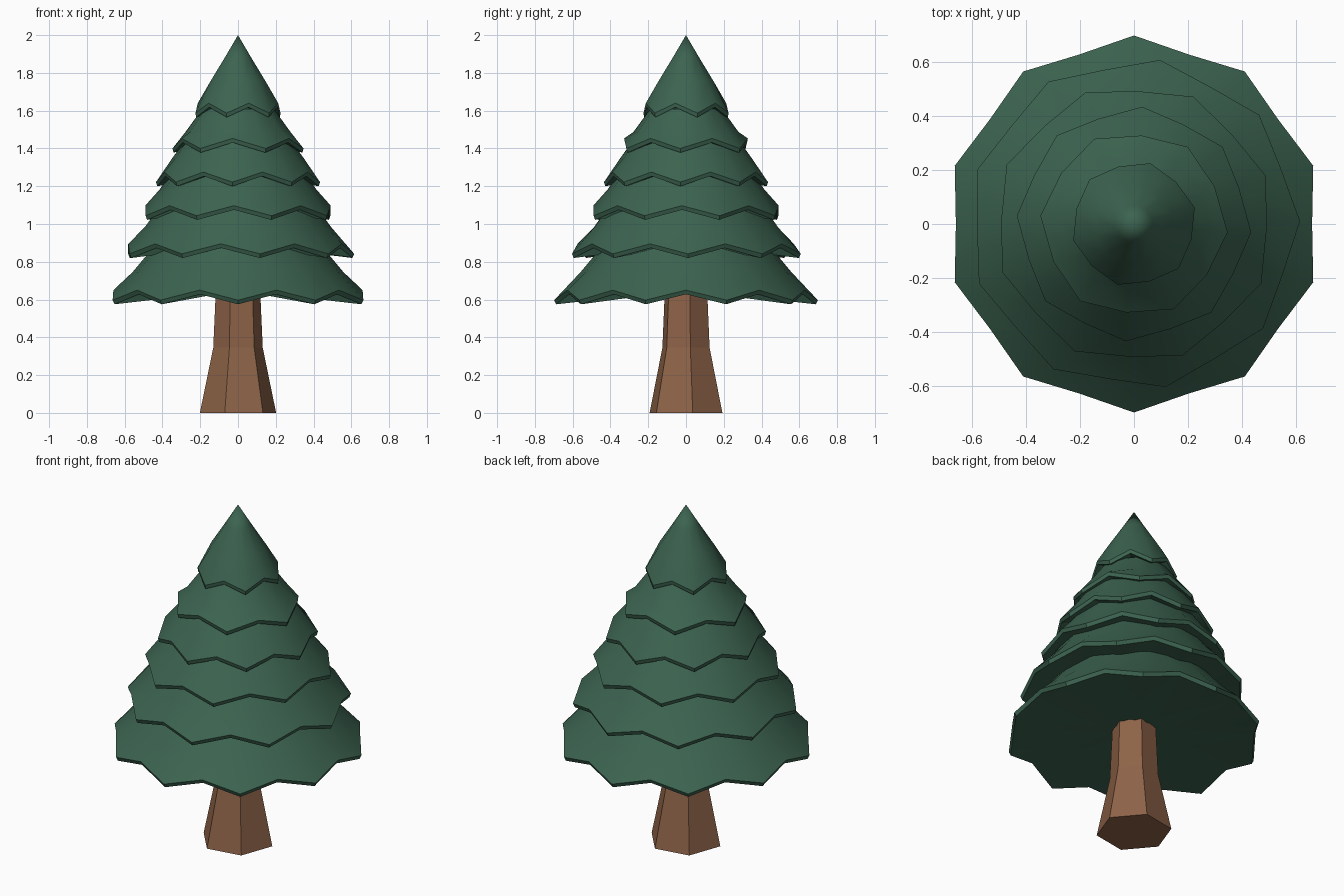
import bpy, bmesh, math

if "Cube" in bpy.data.objects:
    bpy.data.objects.remove(bpy.data.objects["Cube"])


def material(name, rgb):
    m = bpy.data.materials.new(name)
    m.diffuse_color = (*rgb, 1.0)
    m.use_nodes = True
    m.node_tree.nodes["Principled BSDF"].inputs["Base Color"].default_value = m.diffuse_color
    return m


GREEN = material("pine_green", (0.045, 0.125, 0.080))
BROWN = material("bark_brown", (0.270, 0.125, 0.065))


def lathe(name, rings, bottom_z, top_z, mat):
    """Skin a stack of equal-count rings; each ring is a list of (angle, radius, z)."""
    bm = bmesh.new()
    loops = [[bm.verts.new((r * math.sin(a), -r * math.cos(a), z)) for a, r, z in ring]
             for ring in rings]
    n = len(loops[0])
    low = bm.verts.new((0, 0, bottom_z))
    high = bm.verts.new((0, 0, top_z))
    for i in range(n):
        j = (i + 1) % n
        for a, b in zip(loops, loops[1:]):
            bm.faces.new((a[i], a[j], b[j], b[i]))
        bm.faces.new((low, loops[0][j], loops[0][i]))
        bm.faces.new((high, loops[-1][i], loops[-1][j]))
    bmesh.ops.recalc_face_normals(bm, faces=bm.faces)
    mesh = bpy.data.meshes.new(name)
    bm.to_mesh(mesh)
    bm.free()
    mesh.materials.append(mat)
    ob = bpy.data.objects.new(name, mesh)
    bpy.context.collection.objects.link(ob)
    return ob


def ring(count, offset, radius, z, notch_scale=1.0, notch_rise=0.0):
    """Ring of tips alternating with smaller, raised notches."""
    out = []
    for i in range(count * 2):
        a = math.radians(offset) + math.pi * i / count
        odd = i % 2
        out.append((a, radius * (notch_scale if odd else 1), z + notch_rise * odd))
    return out


def branch_tier(name, count, offset, r, z, mid, top, peak):
    """One skirt of foliage: zigzag lip, flared side, tucked-in top."""
    rings = [
        ring(count, offset, r * 0.985, z, 0.945, 0.053),
        ring(count, offset, r, z + 0.022, 0.945, 0.053),
        ring(count, offset, r * mid[0], z + mid[1]),
        ring(count, offset, r * top[0], z + top[1]),
    ]
    ob = lathe(name, rings, z + 0.075, peak, GREEN)
    bpy.ops.object.select_all(action='DESELECT')
    ob.select_set(True)
    bpy.context.view_layer.objects.active = ob
    bpy.ops.object.shade_smooth_by_angle(angle=math.radians(35))


# Foliage tiers, bottom to top: tips, twist, radius, tip height, profile, peak
tiers = [
    (10, 0, 0.698, 0.575, (0.80, 0.17), (0.55, 0.38), 0.97),
    (9, 11, 0.615, 0.820, (0.80, 0.165), (0.55, 0.38), 1.21),
    (8, 20, 0.520, 1.022, (0.80, 0.16), (0.55, 0.34), 1.37),
    (8, -4, 0.435, 1.200, (0.80, 0.15), (0.55, 0.30), 1.51),
    (6, 25, 0.348, 1.378, (0.80, 0.11), (0.55, 0.23), 1.62),
    (6, -15, 0.233, 1.565, (0.65, 0.19), (0.30, 0.32), 2.00),
]
for k, t in enumerate(tiers):
    branch_tier(f"branch_tier_{k + 1}", *t)

# Hexagonal trunk with a flared foot
trunk_rings = [[(math.radians(-20 + 60 * i), r, z) for i in range(6)]
               for r, z in ((0.205, 0.0), (0.133, 0.345), (0.116, 0.72))]
lathe("trunk", trunk_rings, 0.0, 0.72, BROWN)
